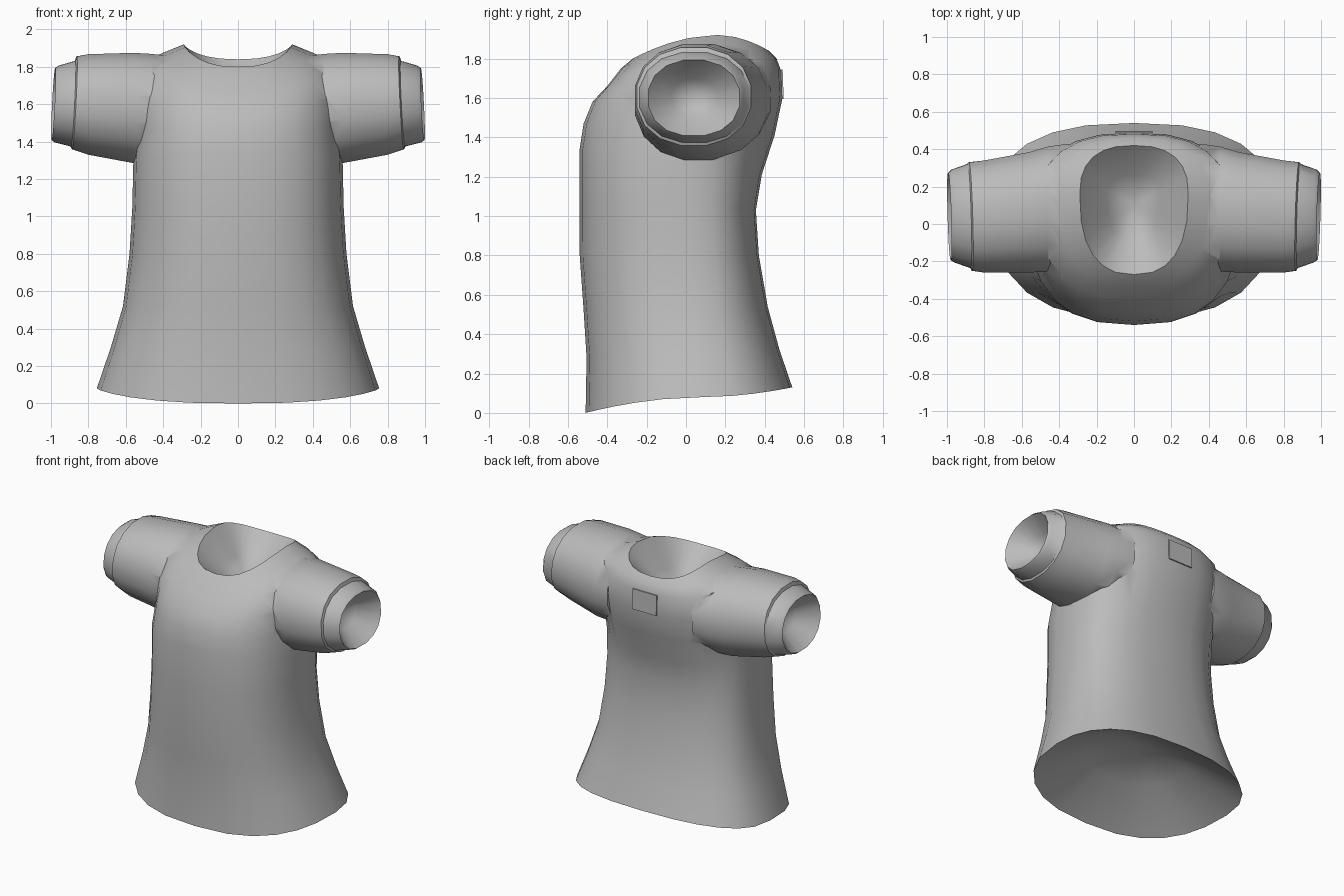
import bpy, bmesh
from math import sin, cos, pi, radians
from mathutils import Vector

cube = bpy.data.objects.get("Cube")
if cube:
    bpy.data.objects.remove(cube)


def material(name, rgb):
    m = bpy.data.materials.new(name)
    m.use_nodes = True
    m.diffuse_color = (*rgb, 1)
    m.node_tree.nodes["Principled BSDF"].inputs["Base Color"].default_value = (*rgb, 1)
    return m


cloth = material("grey cloth", (0.5, 0.5, 0.5))


def spow(v, p):
    return (1 if v >= 0 else -1) * abs(v) ** p


def loft(name, rings, start_hollow, end_hollow):
    """Skin rings of points and close both ends with hollows sunk by a vector."""
    bm = bmesh.new()
    loops = [[bm.verts.new(p) for p in ring] for ring in rings]
    n = len(loops[0])
    for a, b in zip(loops, loops[1:]):
        for i in range(n):
            j = (i + 1) % n
            bm.faces.new((a[i], a[j], b[j], b[i]))
    for rim, hollow in ((loops[0], start_hollow), (loops[-1], end_hollow)):
        middle = sum((v.co for v in rim), Vector()) / n
        # A halfway ring rounds the hollow
        bowl = [bm.verts.new(v.co.lerp(middle, .5) + Vector(hollow) * .65) for v in rim]
        centre = bm.verts.new(middle + Vector(hollow))
        for i in range(n):
            j = (i + 1) % n
            bm.faces.new((rim[i], rim[j], bowl[j], bowl[i]))
            bm.faces.new((bowl[i], bowl[j], centre))
    bmesh.ops.recalc_face_normals(bm, faces=bm.faces)
    mesh = bpy.data.meshes.new(name)
    bm.to_mesh(mesh)
    bm.free()
    ob = bpy.data.objects.new(name, mesh)
    bpy.context.collection.objects.link(ob)
    mesh.materials.append(cloth)
    return ob


def body_ring(half, front, mid, back, z_front, z_side, z_back, n=24, e=2.5):
    pts = []
    for i in range(n):
        t = 2 * pi * i / n
        s = sin(t)
        reach, z_end = (back - mid, z_back) if s > 0 else (mid - front, z_front)
        pts.append((half * spow(cos(t), 2 / e), mid + reach * spow(s, 2 / e),
                    z_side + (z_end - z_side) * abs(s) ** 1.5))
    return pts


def sleeve_ring(side, x, front, back, low, high, n=16, e=2.2):
    pts = []
    for i in range(n):
        t = 2 * pi * (i + 0.5) / n
        y = (front + back) / 2 + (back - front) / 2 * spow(cos(t), 2 / e)
        z = (low + high) / 2 + (high - low) / 2 * spow(sin(t), 2 / e)
        slant = 0.03 * (y - 0.04) - 0.05 * (z - 1.6) if x > 0.85 else 0
        pts.append((side * (x + slant), y, z))
    return pts


# Body from hem to collar: half width, front, mid, back, heights
body_stations = [
    (.755, -.51, .08, .54, 0, .08, .13),
    (.68, -.505, .06, .475, .28, .30, .32),
    (.615, -.52, .04, .415, .52, .52, .54),
    (.58, -.54, .03, .37, .80, .80, .80),
    (.565, -.54, .02, .355, 1.06, 1.05, 1.03),
    (.56, -.54, .01, .385, 1.34, 1.28, 1.21),
    (.545, -.52, .05, .45, 1.47, 1.48, 1.41),
    (.54, -.475, .08, .488, 1.58, 1.68, 1.59),
    (.51, -.40, .10, .482, 1.66, 1.83, 1.74),
    (.40, -.33, .13, .46, 1.75, 1.875, 1.80),
    (.29, -.27, .16, .42, 1.80, 1.92, 1.84),
]
shirt = loft("shirt", [body_ring(*s) for s in body_stations], (0, 0, .3), (0, 0, -.25))

# Sleeves with stepped cuffs: x, front, back, low, high
sleeve_stations = [
    (.35, -.25, .435, 1.32, 1.86),
    (.46, -.26, .42, 1.29, 1.874),
    (.56, -.265, .39, 1.28, 1.88),
    (.80, -.265, .345, 1.325, 1.872),
    (.875, -.255, .335, 1.355, 1.86),
    (.882, -.24, .325, 1.37, 1.835),
    (.967, -.21, .295, 1.392, 1.81),
    (.987, -.195, .275, 1.405, 1.795),
]
bpy.context.view_layer.objects.active = shirt
for side in (-1, 1):
    sleeve = loft("sleeve", [sleeve_ring(side, *s) for s in sleeve_stations],
                  (0, 0, 0), (-.2 * side, 0, 0))
    mod = shirt.modifiers.new("join sleeve", "BOOLEAN")
    mod.operation, mod.solver, mod.object = "UNION", "EXACT", sleeve
    bpy.ops.object.modifier_apply(modifier=mod.name)
    bpy.data.objects.remove(sleeve)

# Small patch below the collar at the back
bpy.ops.mesh.primitive_cube_add(size=1, location=(0, .489, 1.67), rotation=(radians(2), 0, 0))
patch = bpy.context.object
patch.name = "back_patch"
patch.scale = (.2, .009, .15)
patch.data.materials.append(cloth)

# Smooth cloth with crisp seams
bpy.ops.object.select_all(action="DESELECT")
shirt.select_set(True)
bpy.context.view_layer.objects.active = shirt
bpy.ops.object.shade_smooth_by_angle(angle=radians(40))
